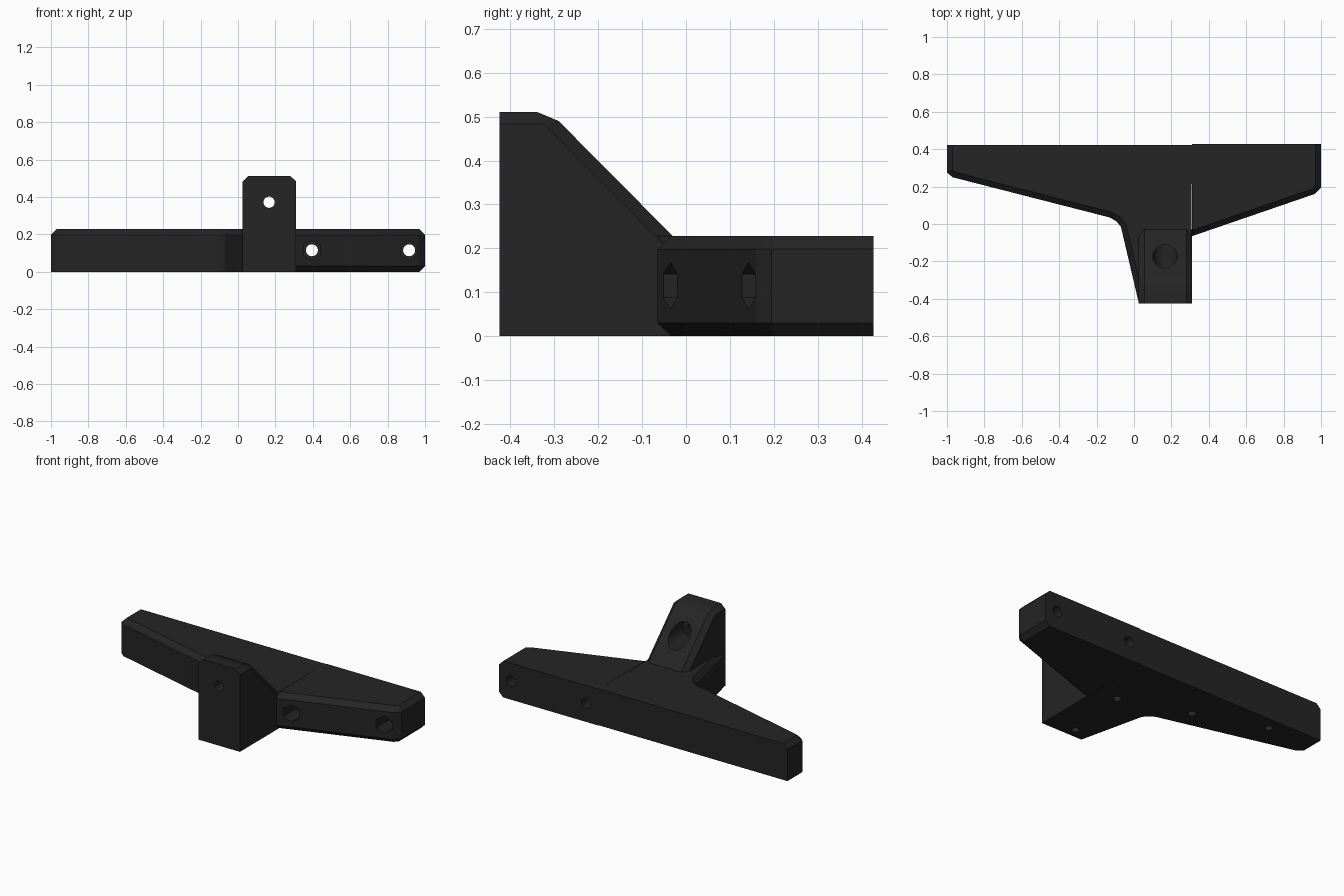
import bpy, bmesh, math
from mathutils import Vector

if "Cube" in bpy.data.objects:
    bpy.data.objects.remove(bpy.data.objects["Cube"])

black = bpy.data.materials.new("black plastic")
black.diffuse_color = (0.018, 0.018, 0.018, 1)
black.use_nodes = True
black.node_tree.nodes["Principled BSDF"].inputs["Base Color"].default_value = black.diffuse_color


def loft(name, rings):
    """Solid from matching rings of points, capped at both ends."""
    bm = bmesh.new()
    vs = [[bm.verts.new(p) for p in ring] for ring in rings]
    n = len(vs[0])
    for a, b in zip(vs, vs[1:]):
        for i in range(n):
            j = (i + 1) % n
            bm.faces.new((a[i], a[j], b[j], b[i]))
    bm.faces.new(vs[0][::-1])
    bm.faces.new(vs[-1])
    bmesh.ops.recalc_face_normals(bm, faces=bm.faces)
    mesh = bpy.data.meshes.new(name)
    bm.to_mesh(mesh)
    bm.free()
    ob = bpy.data.objects.new(name, mesh)
    bpy.context.collection.objects.link(ob)
    mesh.materials.append(black)
    return ob


def inset(outline, dists):
    """Move each edge of a counter-clockwise outline inwards by its distance."""
    pts = [Vector(p) for p in outline]
    n = len(pts)
    normals = []
    for i in range(n):
        d = (pts[(i + 1) % n] - pts[i]).normalized()
        normals.append(Vector((-d.y, d.x)))
    out = []
    for i in range(n):
        a, b = normals[i - 1], normals[i]
        ca, cb = a.dot(pts[i]) + dists[i - 1], b.dot(pts[i]) + dists[i]
        det = a.x * b.y - a.y * b.x
        out.append(((ca * b.y - cb * a.y) / det, (a.x * cb - b.x * ca) / det))
    return out


def at_z(outline, z):
    return [(x, y, z) for x, y in outline]


def hole(ob, start, end, radius, sides=32):
    """Drill a round or hexagonal hole between two points."""
    start, end = Vector(start), Vector(end)
    axis = end - start
    u = Vector((0, 0, 1)) if abs(axis.z) < 0.001 else Vector((1, 0, 0))
    v = axis.normalized().cross(u)
    ring = [radius * (math.cos(math.tau * i / sides) * u + math.sin(math.tau * i / sides) * v)
            for i in range(sides)]
    cutter = loft("cutter", [[start + p for p in ring], [end + p for p in ring]])
    cutter.hide_render = True
    mod = ob.modifiers.new("hole", 'BOOLEAN')
    mod.operation, mod.solver, mod.object = 'DIFFERENCE', 'EXACT', cutter
    bpy.context.view_layer.objects.active = ob
    bpy.ops.object.modifier_apply(modifier=mod.name)
    bpy.data.objects.remove(cutter)


H, C = 0.228, 0.03   # plate height, chamfer size

# Long arm with the tapered leg, chamfered along its top
arm = [(-1, 0.423), (-1, 0.275), (-0.97, 0.25), (-0.13, 0.035), (-0.095, 0.015),
       (-0.07, -0.015), (0.025, -0.42), (0.305, -0.42), (0.31, 0.423)]
arm_top = inset(arm, [C] * 6 + [0] * 3)
long_arm = loft("long_arm", [at_z(arm, 0), at_z(arm, H - C), at_z(arm_top, H)])

# Short arm, chamfered top and bottom
short = [(0.31, 0.427), (0.31, -0.065), (0.965, 0.16), (1, 0.195), (1, 0.427)]
short_in = inset(short, [0, C, C, C, 0])
short_arm = loft("short_arm", [at_z(short_in, 0), at_z(short, C),
                               at_z(short, H - C), at_z(short_in, H)])

# Upright post with a sloping back and chamfered top sides
crest = [(-0.425, 0), (-0.03, 0), (-0.03, 0.228), (-0.29, 0.49), (-0.34, 0.511), (-0.425, 0.511)]
flank = [(-0.425, 0), (-0.03, 0), (-0.03, 0.187), (-0.322, 0.481), (-0.325, 0.483), (-0.425, 0.483)]
post = loft("post", [[(x, y, z) for y, z in side] for x, side in
                     ((0.025, flank), (0.055, crest), (0.281, crest), (0.311, flank))])

# Bolt holes with hexagonal pockets in the short arm
for x, floor in ((0.395, 0.08), (0.915, 0.26)):
    hole(short_arm, (x, -0.2, 0.115), (x, floor, 0.115), 0.053, 6)
    hole(short_arm, (x, -0.3, 0.115), (x, 0.6, 0.115), 0.032)

# Bolt hole and counterbore in the post
hole(post, (0.166, -0.6, 0.372), (0.166, 0.1, 0.372), 0.03)
hole(post, (0.166, -0.3, 0.372), (0.166, 0.1, 0.372), 0.065)

# Small blind holes underneath
for x, y in ((-0.69, 0.34), (-0.26, 0.19), (0.165, 0.05), (0.12, -0.365)):
    for ob in ((long_arm, post) if y < -0.1 else (long_arm,)):
        hole(ob, (x, y, -0.1), (x, y, 0.06), 0.024, 24)

# Smooth the hole walls while keeping the edges sharp
for ob in (long_arm, short_arm, post):
    bpy.ops.object.select_all(action='DESELECT')
    ob.select_set(True)
    bpy.context.view_layer.objects.active = ob
    bpy.ops.object.shade_smooth_by_angle(angle=math.radians(25))
